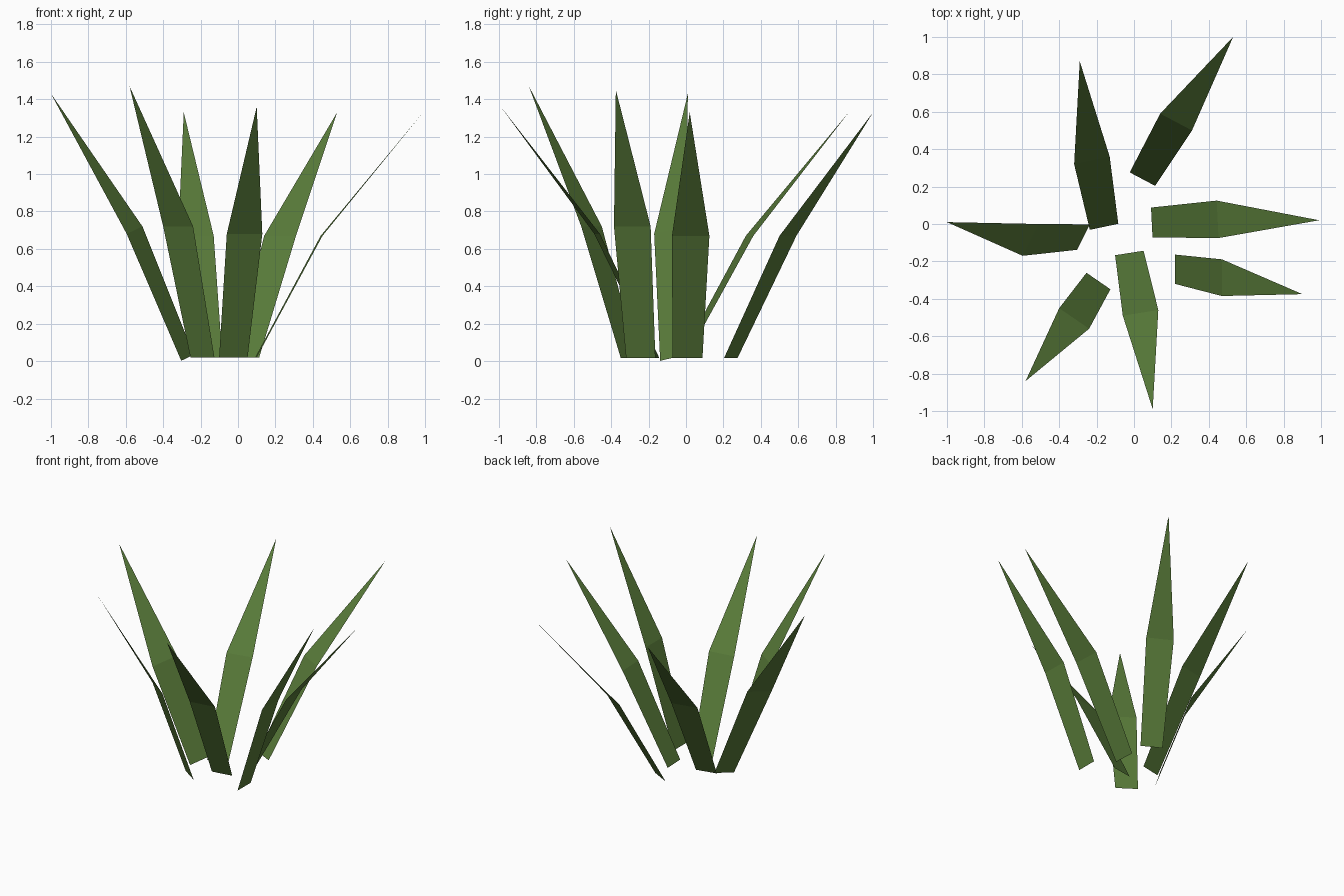
import bpy
import bmesh
from mathutils import Vector

cube = bpy.data.objects.get("Cube")
if cube:
    bpy.data.objects.remove(cube, do_unlink=True)

# One leaf colour for every blade
leaf_green = bpy.data.materials.new("leaf_green")
leaf_green.use_nodes = True
leaf_green.diffuse_color = (0.10, 0.20, 0.042, 1)
shader = next(n for n in leaf_green.node_tree.nodes if n.type == 'BSDF_PRINCIPLED')
shader.inputs["Base Color"].default_value = leaf_green.diffuse_color
shader.inputs["Roughness"].default_value = 0.9

BASE_HEIGHT = 0.018
BASE_TAPER = 0.8      # base width relative to the fold width


def make_blade(name, root, fold, tip, half_width, faces_up=True):
    """Flat leaf: a tapering lower strip folded into a pointed upper triangle."""
    half = Vector(half_width)
    root = Vector((*root, BASE_HEIGHT))
    fold = Vector(fold)
    bm = bmesh.new()
    root_a = bm.verts.new(root - half * BASE_TAPER)
    root_b = bm.verts.new(root + half * BASE_TAPER)
    fold_a = bm.verts.new(fold - half)
    fold_b = bm.verts.new(fold + half)
    point = bm.verts.new(tip)
    bm.faces.new((root_a, root_b, fold_b, fold_a))
    bm.faces.new((fold_a, fold_b, point))
    bm.normal_update()
    for face in bm.faces:
        if (face.normal.z > 0) != faces_up:
            face.normal_flip()
    mesh = bpy.data.meshes.new(name)
    bm.to_mesh(mesh)
    bm.free()
    mesh.materials.append(leaf_green)
    blade = bpy.data.objects.new(name, mesh)
    bpy.context.scene.collection.objects.link(blade)
    return blade


# Blades fanned around the open centre: root, fold centre, tip, half width
make_blade("right_blade", (-.27, -.07), (-.553, -.085, .70),
           (-1, .01, 1.43), (.042, .085, .02))
make_blade("front_right_blade", (-.19, -.305), (-.32, -.505, .72),
           (-.58, -.84, 1.47), (.08, -.055, 0))
make_blade("front_blade", (-.025, -.155), (.035, -.475, .68),
           (.10, -.99, 1.36), (.095, .015, 0))
make_blade("front_left_blade", (.22, -.242), (.47, -.287, .72),
           (.90, -.375, 1.45), (0, .098, 0), faces_up=False)
make_blade("left_blade", (.095, .008), (.447, .025, .67),
           (.99, .02, 1.33), (-.005, .1, 0))
make_blade("back_left_blade", (.045, .24), (.225, .545, .67),
           (.53, 1, 1.33), (.085, -.045, 0))
make_blade("back_blade", (-.16, -.015), (-.225, .34, .67),
           (-.29, .87, 1.33), (.095, .02, 0))
